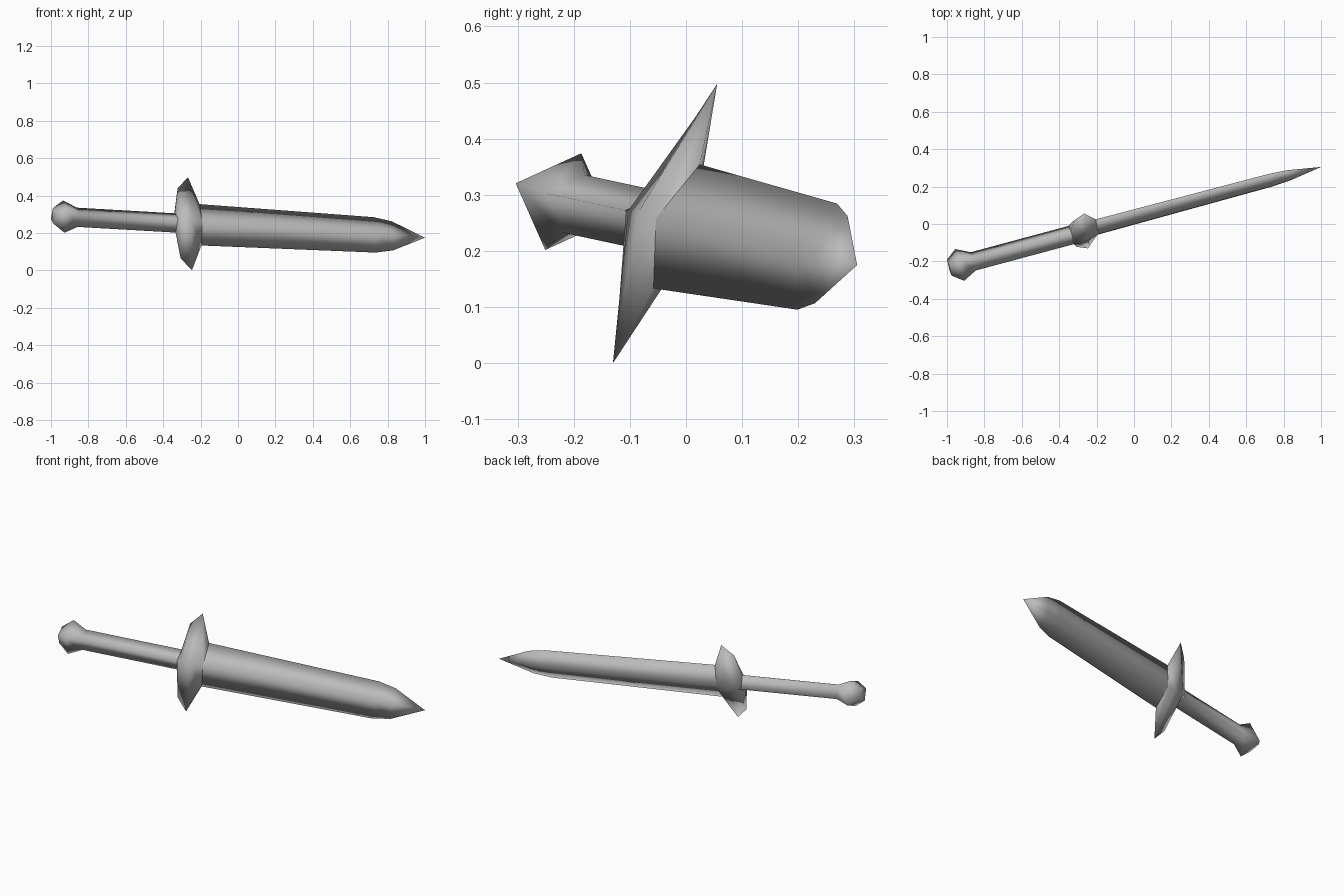
import bpy
import bmesh
from mathutils import Matrix, Vector

cube = bpy.data.objects.get("Cube")
if cube:
    bpy.data.objects.remove(cube, do_unlink=True)

# One plain steel colour
steel = bpy.data.materials.new("grey_steel")
steel.use_nodes = True
colour = (0.5, 0.5, 0.5, 1.0)
steel.diffuse_color = colour
steel.node_tree.nodes["Principled BSDF"].inputs["Base Color"].default_value = colour

# Sword frame: length, width and thickness directions, origin in the guard
length = Vector((1, 0.263, -0.0555)).normalized()
width = Vector((-0.02, 0.185, 0.495))
width = (width - length * width.dot(length)).normalized()
thick = length.cross(width)
pose = Matrix((length, width, thick)).transposed().to_4x4()
pose.translation = (-0.26, -0.0265, 0.2448)


def diamond_loft(name, sections, cap_start=False):
    """Skin diamond sections: (station, half width, half thickness, offset)."""
    bm = bmesh.new()
    rings = []
    for s, w, t, off in sections:
        if w == 0:
            rings.append([bm.verts.new((s, 0, off))] * 4)
        else:
            corners = ((w, 0), (0, t), (-w, 0), (0, -t))
            rings.append([bm.verts.new((s, a, b + off)) for a, b in corners])
    for low, high in zip(rings, rings[1:]):
        for i in range(4):
            j = (i + 1) % 4
            loop = [low[i], low[j], high[j], high[i]]
            bm.faces.new(list(dict.fromkeys(loop)))
    if cap_start:
        bm.faces.new(rings[0][::-1])
    for face in bm.faces:
        face.smooth = True
    mesh = bpy.data.meshes.new(name)
    bm.to_mesh(mesh)
    bm.free()
    mesh.materials.append(steel)
    obj = bpy.data.objects.new(name, mesh)
    obj.matrix_world = pose
    bpy.context.collection.objects.link(obj)
    return obj


# Grip with its flared pommel
diamond_loft("grip_and_pommel", [
    (-0.758, 0.045, 0.047, 0.016),
    (-0.700, 0.092, 0.094, 0.016),
    (-0.625, 0.055, 0.054, 0.016),
    (-0.080, 0.055, 0.054, 0.013),
], cap_start=True)

# Crossguard, pointed at both ends
diamond_loft("crossguard", [
    (-0.082, 0.055, 0.054, 0.012),
    (-0.060, 0.200, 0.056, 0.012),
    (0.000, 0.266, 0.054, 0.012),
    (0.060, 0.118, 0.041, 0.006),
])

# Blade with a central ridge and a stepped point
diamond_loft("blade", [
    (0.060, 0.118, 0.041, 0.006),
    (1.025, 0.101, 0.035, 0),
    (1.124, 0.083, 0.029, 0),
    (1.305, 0, 0, 0),
])
